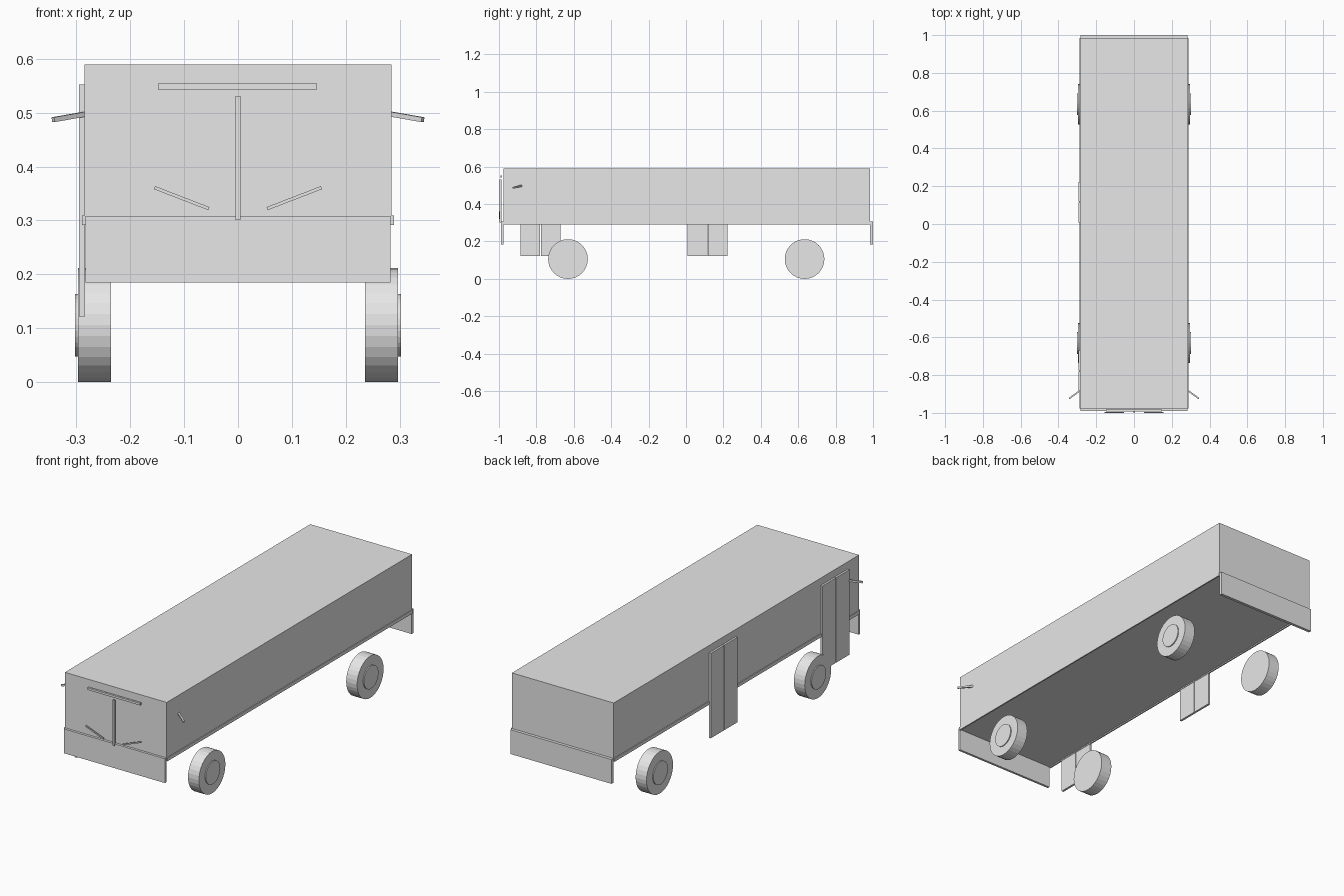
import bpy
import math
from mathutils import Vector

if "Cube" in bpy.data.objects:
    bpy.data.objects.remove(bpy.data.objects["Cube"], do_unlink=True)

# Single plain grey finish
GREY = (0.8, 0.8, 0.8, 1.0)
grey = bpy.data.materials.new("plain_grey")
grey.use_nodes = True
grey.diffuse_color = GREY
grey.node_tree.nodes["Principled BSDF"].inputs["Base Color"].default_value = GREY


def finish(name):
    ob = bpy.context.object
    ob.name = name
    ob.data.materials.append(grey)
    return ob


def box(name, x, y, z):
    """Box from (min, max) ranges along each axis."""
    bpy.ops.mesh.primitive_cube_add(size=1, location=[sum(r) / 2 for r in (x, y, z)])
    bpy.context.object.scale = [r[1] - r[0] for r in (x, y, z)]
    bpy.ops.object.transform_apply(location=False, rotation=False, scale=True)
    return finish(name)


def rod(name, a, b, width, depth):
    """Thin rectangular bar running from a to b."""
    a, b = Vector(a), Vector(b)
    ob = box(name, (-width / 2, width / 2), (-depth / 2, depth / 2),
             (-(b - a).length / 2, (b - a).length / 2))
    ob.location = (a + b) / 2
    ob.rotation_mode = "QUATERNION"
    ob.rotation_quaternion = (b - a).to_track_quat("Z", "Y")
    return ob


def disc(name, x, y, z, radius):
    """Cylinder lying along x between the two x limits."""
    bpy.ops.mesh.primitive_cylinder_add(
        vertices=32, radius=radius, depth=abs(x[1] - x[0]),
        location=(sum(x) / 2, y, z), rotation=(0, math.pi / 2, 0))
    return finish(name)


# Body shell and end skirts
W = 0.285
box("body", (-W, W), (-0.977, 0.985), (0.298, 0.589))
box("front_skirt", (-0.283, 0.283), (-0.989, -0.977), (0.185, 0.308))
box("rear_skirt", (-0.283, 0.283), (0.985, 1.0), (0.185, 0.308))

# Wheels, hubs, side trim and mirror arms on both sides
R = 0.106
for s, side in ((1, "left"), (-1, "right")):
    box(side + "_side_trim", sorted((s * 0.282, s * 0.289)), (-0.977, 0.985), (0.292, 0.309))
    rod(side + "_mirror_arm", (s * 0.28, -0.878, 0.498), (s * 0.343, -0.924, 0.487), 0.008, 0.009)
    for y, end in ((-0.631, "front"), (0.634, "rear")):
        disc(f"{end}_{side}_wheel", (s * 0.236, s * 0.297), y, R, R)
        disc(f"{end}_{side}_hub", (s * 0.29, s * 0.302), y, R, 0.058)

# Double doors on the right side
for y, end in ((-0.778, "front"), (0.116, "middle")):
    for d in (-1, 1):
        ys = sorted((y + d * 0.002, y + d * 0.107))
        box(f"{end}_door_panel", (-0.295, -0.284), ys, (0.122, 0.552))

# Front details: windscreen divider, destination bar and wipers
box("windscreen_divider", (-0.0045, 0.0045), (-0.997, -0.987), (0.301, 0.531))
box("destination_bar", (-0.148, 0.147), (-0.993, -0.983), (0.543, 0.554))
for s, side in ((1, "left"), (-1, "right")):
    rod(side + "_wiper", (s * 0.054, -0.997, 0.322), (s * 0.155, -0.997, 0.361), 0.006, 0.006)
